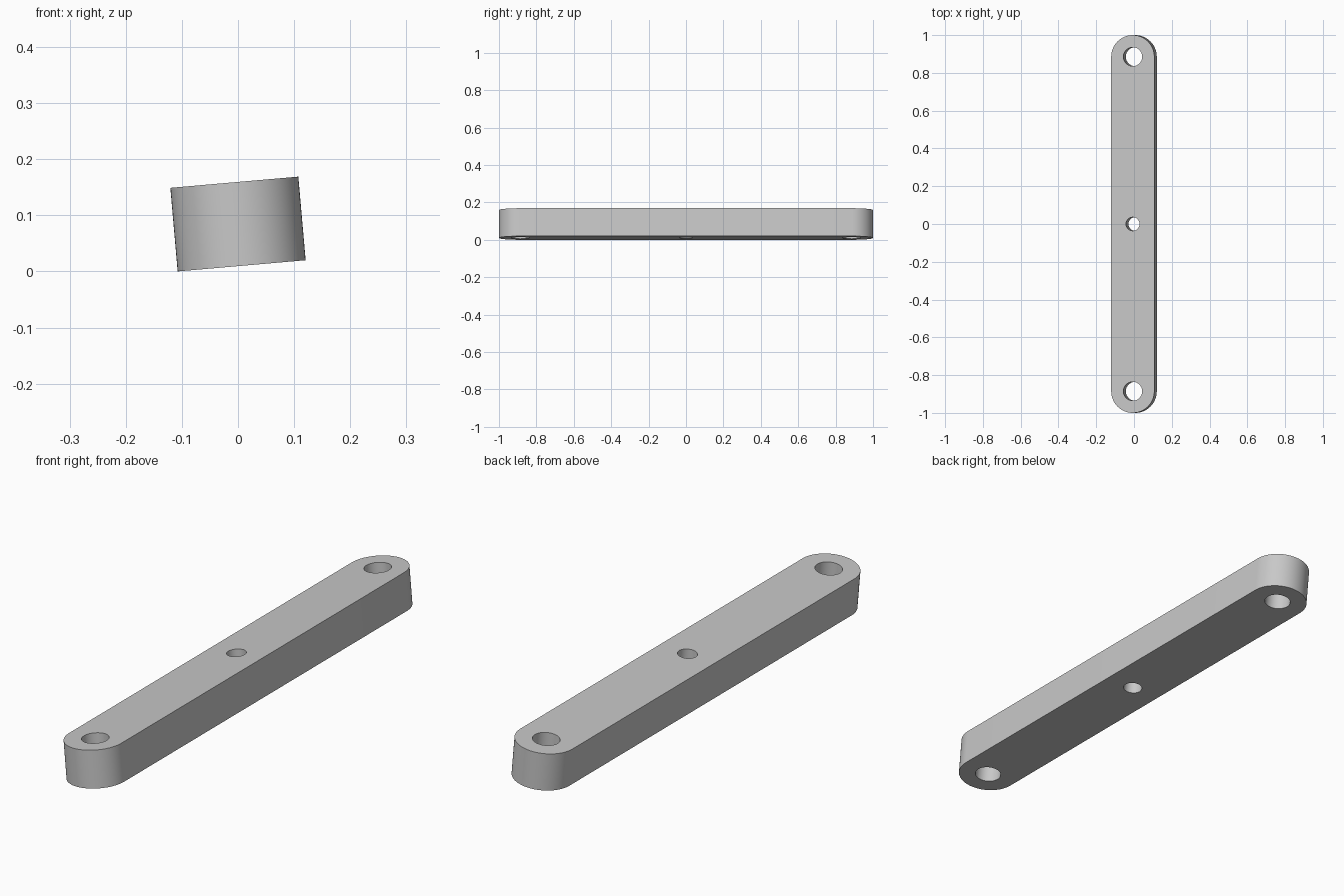
import bpy
import bmesh
from math import cos, sin, pi, radians

cube = bpy.data.objects.get("Cube")
if cube:
    bpy.data.objects.remove(cube, do_unlink=True)

WIDTH, THICK, TILT = 0.229, 0.1495, radians(5)
RADIUS = WIDTH / 2
END_Y = 1 - RADIUS          # centre of each rounded end
END_HOLE, MID_HOLE = 0.05, 0.036
STEPS = 32                  # segments per half circle


def arc(y, radius, start, sweep, steps):
    return [(radius * cos(start + sweep * i / steps),
             y + radius * sin(start + sweep * i / steps)) for i in range(steps + 1)]


def add_loop(curve, points):
    spline = curve.splines.new("POLY")
    spline.points.add(len(points) - 1)
    for point, (x, y) in zip(spline.points, points):
        point.co = (x, y, 0, 1)
    spline.use_cyclic_u = True


# Rounded bar outline with three through holes
curve = bpy.data.curves.new("link_bar", "CURVE")
curve.dimensions = "2D"
curve.fill_mode = "BOTH"
curve.extrude = THICK / 2
add_loop(curve, arc(END_Y, RADIUS, 0, pi, STEPS) + arc(-END_Y, RADIUS, pi, pi, STEPS))
for y, radius in ((-END_Y, END_HOLE), (0, MID_HOLE), (END_Y, END_HOLE)):
    add_loop(curve, arc(y, radius, 0, 2 * pi, 2 * STEPS)[:-1])

bar = bpy.data.objects.new("link_bar", curve)
bpy.context.collection.objects.link(bar)
bpy.ops.object.select_all(action="DESELECT")
bar.select_set(True)
bpy.context.view_layer.objects.active = bar
bpy.ops.object.convert(target="MESH")
bar = bpy.context.view_layer.objects.active

# Weld the caps to the walls
bm = bmesh.new()
bm.from_mesh(bar.data)
bmesh.ops.remove_doubles(bm, verts=bm.verts, dist=0.0001)
bmesh.ops.recalc_face_normals(bm, faces=bm.faces)
bm.to_mesh(bar.data)
bm.free()

# Tilt slightly and rest the lower edge on the ground
bar.rotation_euler.y = -TILT
bar.location.z = (WIDTH * sin(TILT) + THICK * cos(TILT)) / 2
bpy.ops.object.transform_apply(location=True, rotation=True, scale=True)
bpy.ops.object.shade_smooth_by_angle(angle=radians(30))

# Plain grey material
grey = bpy.data.materials.new("light_grey")
grey.use_nodes = True
colour = (0.58, 0.58, 0.58, 1)
grey.diffuse_color = colour
grey.node_tree.nodes["Principled BSDF"].inputs["Base Color"].default_value = colour
bar.data.materials.clear()
bar.data.materials.append(grey)
